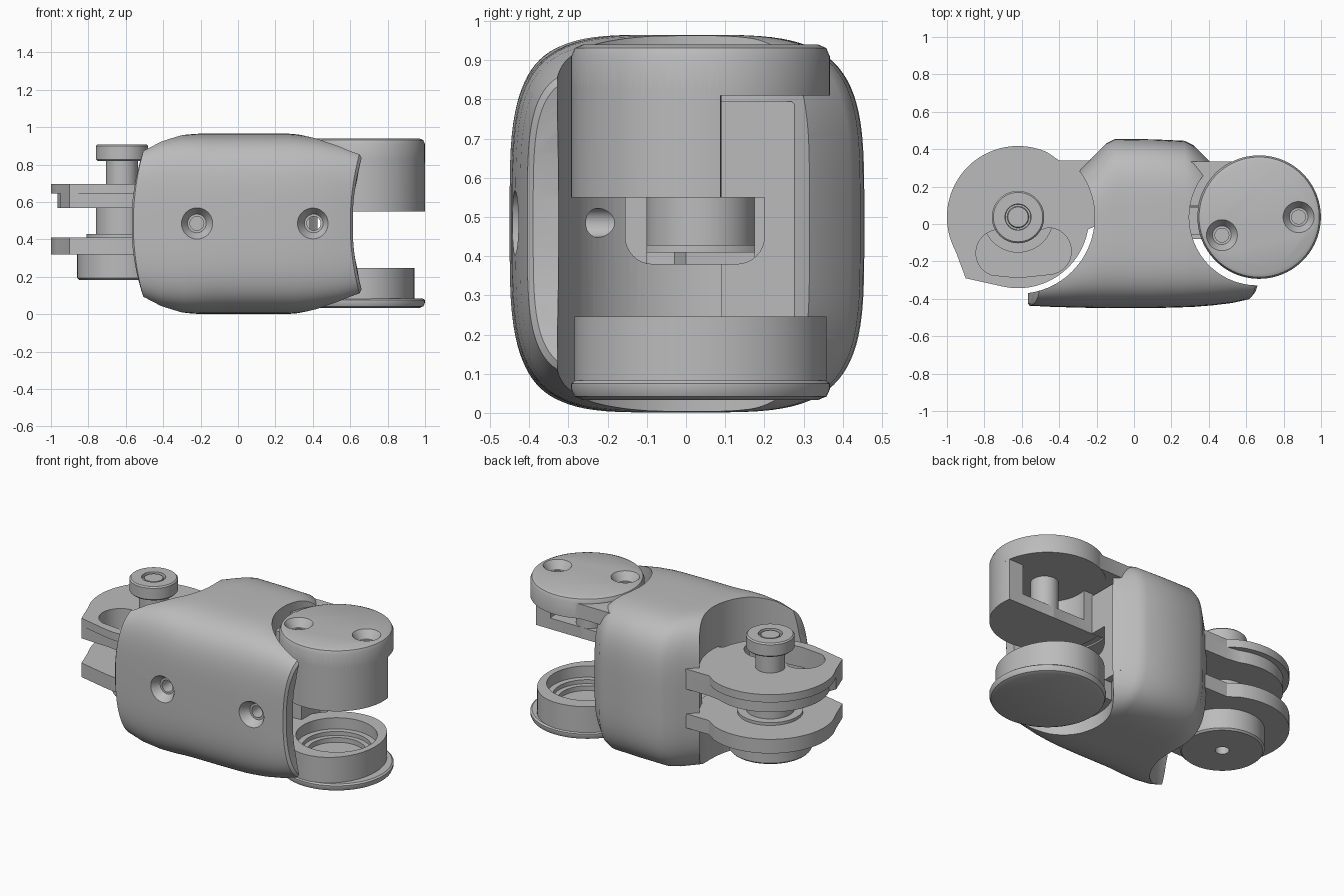
import bpy, bmesh, math
from mathutils import Matrix

cube = bpy.data.objects.get("Cube")
if cube:
    bpy.data.objects.remove(cube, do_unlink=True)

grey = bpy.data.materials.new("plain grey")
grey.use_nodes = True
grey.diffuse_color = (0.5, 0.5, 0.5, 1)
grey.node_tree.nodes["Principled BSDF"].inputs["Base Color"].default_value = (0.5, 0.5, 0.5, 1)

PIN = (-0.62, 0.037)      # axis of the tongue end
FORK = (0.669, 0.037)     # axis of the fork end
MID = 0.483               # middle height


def make(name, bm):
    bmesh.ops.recalc_face_normals(bm, faces=bm.faces)
    mesh = bpy.data.meshes.new(name)
    bm.to_mesh(mesh)
    bm.free()
    ob = bpy.data.objects.new(name, mesh)
    bpy.context.collection.objects.link(ob)
    mesh.materials.append(grey)
    return ob


def lathe(name, axis, profile, n=64):
    """Solid of revolution about a vertical axis from (radius, z) points."""
    bm = bmesh.new()
    rings = [[bm.verts.new((axis[0] + r * math.cos(2 * math.pi * i / n),
                            axis[1] + r * math.sin(2 * math.pi * i / n), z))
              for i in range(n)] for r, z in profile]
    for a, b in zip(rings, rings[1:]):
        for i in range(n):
            bm.faces.new((a[i], a[(i + 1) % n], b[(i + 1) % n], b[i]))
    bm.faces.new(rings[0])
    bm.faces.new(rings[-1])
    return make(name, bm)


def prism(name, outline, z0, z1):
    bm = bmesh.new()
    face = bm.faces.new([bm.verts.new((x, y, z0)) for x, y in outline])
    new = bmesh.ops.extrude_face_region(bm, geom=[face])["geom"]
    bmesh.ops.translate(bm, vec=(0, 0, z1 - z0),
                        verts=[v for v in new if isinstance(v, bmesh.types.BMVert)])
    return make(name, bm)


def side_prism(name, outline, x0, x1):
    """Prism along x from a (y, z) outline."""
    ob = prism(name, outline, x0, x1)
    ob.data.transform(Matrix(((0, 0, 1, 0), (1, 0, 0, 0), (0, 1, 0, 0), (0, 0, 0, 1))))
    return ob


def box(name, x0, x1, y0, y1, z0, z1):
    return prism(name, [(x0, y0), (x1, y0), (x1, y1), (x0, y1)], z0, z1)


def combine(ob, others, op="DIFFERENCE"):
    for other in others:
        mod = ob.modifiers.new("join", "BOOLEAN")
        mod.operation, mod.solver, mod.object = op, "EXACT", other
        ev = ob.evaluated_get(bpy.context.evaluated_depsgraph_get())
        mesh = bpy.data.meshes.new_from_object(ev)
        ob.modifiers.clear()
        ob.data = mesh
        bpy.data.objects.remove(other, do_unlink=True)
    return ob


def arc(c, r, a0, a1, n=24, squash=1):
    angles = [math.radians(a0 + (a1 - a0) * i / n) for i in range(n + 1)]
    return [(c[0] + squash * r * math.cos(a), c[1] + r * math.sin(a)) for a in angles]


def screw_hole(x, y, z, depth, front=False):
    """Countersunk hole cutter, pointing down or back."""
    ob = lathe("hole_cutter", (0, 0), [(0.09, 0.01), (0.083, 0), (0.05, -0.05),
                                       (0.037, -0.05), (0.037, -depth)], 32)
    turn = Matrix.Rotation(math.radians(90), 4, "X") if front else Matrix()
    ob.data.transform(Matrix.Translation((x, y, z)) @ turn)
    return ob


# Body shell: rounded cross-sections lofted along x
# x, front y, back y, half height, sideways bow of the end
stations = [(-0.57, -0.425, 0.03, 0.395, 0.065), (-0.56, -0.437, 0.04, 0.412, 0.06),
            (-0.44, -0.443, 0.15, 0.452, 0.03),
            (-0.30, -0.447, 0.28, 0.476, 0), (-0.21, -0.449, 0.37, 0.482, 0),
            (-0.15, -0.45, 0.43, 0.482, 0), (-0.10, -0.45, 0.455, 0.482, 0),
            (0.1, -0.45, 0.453, 0.482, 0), (0.27, -0.445, 0.445, 0.482, 0),
            (0.32, -0.443, 0.42, 0.478, 0), (0.42, -0.435, 0.32, 0.462, 0),
            (0.52, -0.423, 0.20, 0.433, 0.02), (0.60, -0.405, 0.07, 0.395, 0.055),
            (0.612, -0.39, 0.06, 0.38, 0.057)]
bm = bmesh.new()
loops, N = [], 96
for x, y0, y1, h, bow in stations:
    loop = []
    for i in range(N):
        a = 2 * math.pi * (i + 0.5) / N
        c, s = math.cos(a), math.sin(a)
        u = math.copysign(abs(s) ** 0.5, s)
        w = math.copysign(abs(c) ** 0.5, c)
        drop = 1 - 0.09 * max(w, 0) ** 2 * min(1, (0.455 - y1) / 0.15)
        loop.append(bm.verts.new((x + bow * u * u, (y0 + y1) / 2 + w * (y1 - y0) / 2,
                                  MID + u * h * drop)))
    loops.append(loop)
for a, b in zip(loops, loops[1:]):
    for i in range(N):
        bm.faces.new((a[i], a[(i + 1) % N], b[(i + 1) % N], b[i]))
for loop in (loops[0], loops[-1]):
    bmesh.ops.triangle_fill(bm, use_beauty=True, edges=[e for e in bm.edges if e.is_boundary
                            and all(v in loop for v in e.verts)])
body = make("body_shell", bm)
combine(body, [lathe("tongue_scoop", PIN, [(0.41, -0.1), (0.41, 1.1)], 96),
               lathe("fork_scoop", (0.66, 0.037), [(0.365, -0.1), (0.365, 1.1)], 96)])

# Inner frame with a chamfered top corner, showing between the fork arms
combine(body, [side_prism("inner_frame", [(0.09, 0.2), (0.34, 0.2), (0.34, 0.72),
                                          (0.27, 0.795), (0.09, 0.795)], 0.2, 0.385)], "UNION")
# Round-cornered window between the two ends, and the front screw holes
window = [(0.2, 0.55), (-0.155, 0.55)] + arc((-0.085, 0.45), 0.07, 180, 270, 8) + \
    arc((0.13, 0.45), 0.07, 270, 360, 8)
combine(body, [side_prism("window", window, -0.12, 0.5),
               side_prism("shaft_window", [(-0.1, 0.38), (0.175, 0.38), (0.175, 0.55), (-0.1, 0.55)],
                          -0.4, 0.0),
               screw_hole(-0.22, -0.448, 0.485, 0.2, True),
               screw_hole(0.405, -0.437, 0.485, 0.3, True)])

# Upper fork: cap disc over a half drum with an open pocket and post
upper = lathe("upper_fork_disc", FORK, [(0.33, 0.81), (0.33, 0.91), (0.321, 0.931), (0.30, 0.94)], 96)
drum = prism("half_drum", arc(FORK, 0.33, 171, 369, 64), 0.55, 0.83)
combine(drum, [lathe("pocket", FORK, [(0.23, 0.62), (0.23, 0.81)])])
combine(upper, [drum, lathe("post", (0.669, 0.01), [(0.08, 0.55), (0.08, 0.85)], 48),
                box("upper_arm", 0.25, 0.54, 0.10, 0.335, 0.812, 0.905),
                box("drum_web", 0.2, 0.42, -0.06, 0.087, 0.56, 0.85)], "UNION")
combine(upper, [screw_hole(0.47, -0.06, 0.94, 0.12), screw_hole(0.88, 0.037, 0.94, 0.12)])

# Lower fork: flanged base with a hollow ring, flattened on its outer side
lower = lathe("lower_fork_base", FORK, [(0.30, 0.033), (0.322, 0.042), (0.33, 0.06), (0.33, 0.075),
                                        (0.32, 0.083)], 96)
ring = arc(FORK, 0.322, 90, 270, 48) + arc(FORK, 0.322, -90, 90, 48, 0.85)[1:-1]
combine(lower, [prism("ring", ring, 0.07, 0.246),
                box("ring_web", 0.24, 0.42, -0.08, 0.20, 0.085, 0.245)], "UNION")
combine(lower, [lathe("ring_bore", FORK, [(0.17, 0.12), (0.17, 0.15), (0.20, 0.15), (0.20, 0.175),
                                          (0.235, 0.175), (0.235, 0.3)], 96)])


# Tongue plates with a stop corner and a neck running into the body
def plate_outline(r):
    return ([(-0.22, 0.34), (-0.40, 0.34)] + arc(PIN, r, 66, 205, 48) +
            [(-0.95, -0.155), (-0.90, -0.29)] + arc(PIN, r, 258, 350, 30) + [(-0.18, 0.0)])


upper_plate = prism("upper_tongue_plate", plate_outline(0.38), 0.645, 0.695)
combine(upper_plate, [prism("plate_underside", plate_outline(0.345), 0.567, 0.66)], "UNION")
kidney = prism("kidney_slot", arc((-0.72, -0.155), 0.125, 80, 250, 16) + [(-0.62, -0.287)] +
               arc((-0.46, -0.145), 0.125, -80, 90, 16) +
               [(-0.52, -0.04), (-0.58, -0.07), (-0.65, -0.07)], 0.5, 0.8)
combine(upper_plate, [kidney])
prism("lower_tongue_plate", plate_outline(0.38), 0.32, 0.41)

# Pivot pin stack: boss, collar, shafts and cap
boss = lathe("lower_boss", PIN, [(0.23, 0.183), (0.24, 0.193), (0.24, 0.325)])
combine(boss, [lathe("boss_bore", PIN, [(0.04, 0.15), (0.04, 0.26)], 32)])
lathe("collar", PIN, [(0.19, 0.405), (0.19, 0.428)])
lathe("thick_shaft", PIN, [(0.14, 0.4), (0.14, 0.58)])
lathe("thin_shaft", PIN, [(0.085, 0.57), (0.085, 0.83)])
lathe("pin_cap", PIN, [(0.132, 0.82), (0.14, 0.828), (0.14, 0.9), (0.132, 0.908), (0.07, 0.908),
                       (0.068, 0.888), (0.058, 0.888), (0.054, 0.903), (0.01, 0.903)])

for ob in bpy.context.scene.objects:
    ob.select_set(ob.type == "MESH")
bpy.context.view_layer.objects.active = body
bpy.ops.object.shade_smooth_by_angle(angle=math.radians(32))
